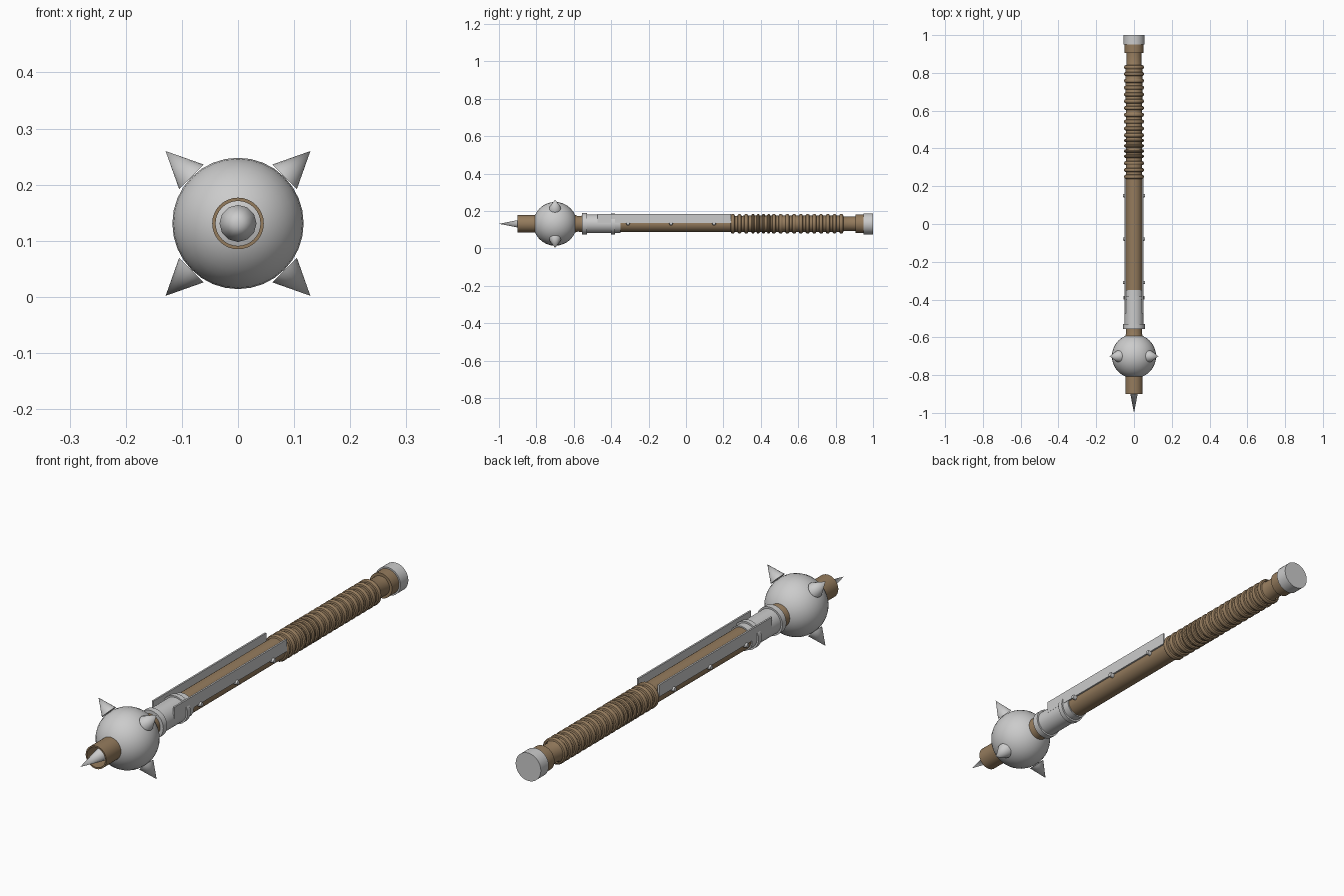
import bpy, bmesh, math
from mathutils import Vector, Matrix

if "Cube" in bpy.data.objects:
    bpy.data.objects.remove(bpy.data.objects["Cube"])

CZ = 0.131  # height of the long axis

wood = bpy.data.materials.new("wood")
wood.diffuse_color = (0.30, 0.20, 0.11, 1)
wood.use_nodes = True
wood.node_tree.nodes["Principled BSDF"].inputs["Base Color"].default_value = wood.diffuse_color


def finish(name, bm, mat=None, smooth=True):
    bmesh.ops.recalc_face_normals(bm, faces=bm.faces)
    me = bpy.data.meshes.new(name)
    bm.to_mesh(me)
    bm.free()
    ob = bpy.data.objects.new(name, me)
    bpy.context.collection.objects.link(ob)
    if mat:
        me.materials.append(mat)
    if smooth:
        bpy.ops.object.select_all(action='DESELECT')
        ob.select_set(True)
        bpy.context.view_layer.objects.active = ob
        bpy.ops.object.shade_smooth_by_angle(angle=math.radians(35))
    return ob


def lathe(name, profile, mat=None, segs=32):
    """Revolve (y, radius) points around the long axis."""
    bm = bmesh.new()
    vs = [bm.verts.new((0, y, CZ + r)) for y, r in profile]
    es = [bm.edges.new(p) for p in zip(vs, vs[1:])]
    bmesh.ops.spin(bm, geom=vs + es, cent=(0, 0, CZ), axis=(0, 1, 0),
                   angle=math.tau, steps=segs, use_duplicate=False)
    bmesh.ops.remove_doubles(bm, verts=bm.verts, dist=1e-5)
    return finish(name, bm, mat)


def cone(name, base, tip, radius, segs=12, tip_radius=0.0):
    base, tip = Vector(base), Vector(tip)
    d = tip - base
    rot = d.to_track_quat('Z', 'Y').to_matrix().to_4x4()
    bm = bmesh.new()
    bmesh.ops.create_cone(bm, cap_ends=True, segments=segs, radius1=radius,
                          radius2=tip_radius, depth=d.length,
                          matrix=Matrix.Translation((base + tip) / 2) @ rot)
    return finish(name, bm)


# Spiked ball
bm = bmesh.new()
bmesh.ops.create_uvsphere(bm, u_segments=32, v_segments=16, radius=0.117,
                          matrix=Matrix.Translation((0, -0.70, CZ)) @ Matrix.Rotation(math.pi / 2, 4, 'X'))
finish("ball", bm)
for sx in (-1, 1):
    for sz in (-1, 1):
        cone("ball_spike", (sx * 0.083, -0.70, CZ + sz * 0.083),
             (sx * 0.129, -0.70, CZ + sz * 0.129), 0.031, 16)

# Hollow wooden nose with the front spike inside it
lathe("nose_tube", [(-0.80, 0.046), (-0.90, 0.046), (-0.90, 0.040), (-0.80, 0.040)], wood)
cone("front_spike", (0, -0.83, CZ), (0, -1.0, CZ), 0.033)

# Wooden shaft, end to end
lathe("shaft", [(-0.62, 0), (-0.62, 0.046), (-0.59, 0.046), (-0.58, 0.042), (-0.54, 0.044),
                (0.24, 0.043), (0.83, 0.044), (0.84, 0.039), (0.905, 0.039),
                (0.905, 0.050), (0.96, 0.050), (0.96, 0)], wood)

# Metal collar with raised bands
lathe("collar", [(-0.555, 0.042), (-0.555, 0.057), (-0.53, 0.057), (-0.53, 0.050),
                 (-0.40, 0.050), (-0.40, 0.056), (-0.38, 0.056), (-0.38, 0.049),
                 (-0.35, 0.049), (-0.35, 0.042)])

# Side rails and their rivets
for s in (-1, 1):
    bm = bmesh.new()
    bmesh.ops.create_cube(bm, matrix=Matrix.Translation((s * 0.0465, -0.117, 0.159))
                          @ Matrix.Diagonal((0.007, 0.715, 0.048, 1)))
    finish("side_rail", bm, smooth=False)
    for y in (-0.31, -0.08, 0.15):
        cone("rivet", (s * 0.038, y, 0.133), (s * 0.058, y, 0.133), 0.011, 12, 0.008)

# Cord windings of the grip, tighter near the middle
y = 0.25
for i in range(18):
    w = 0.009 if 2 < i < 7 else 0.011
    lathe("grip_ring", [(y - w, 0.043), (y - w * 0.8, 0.049), (y - w * 0.3, 0.0525),
                        (y + w * 0.3, 0.0525), (y + w * 0.8, 0.049), (y + w, 0.043)], wood)
    y += 0.028 if 2 < i < 7 else 0.036

# Metal pommel cap
lathe("pommel", [(0.95, 0), (0.95, 0.056), (1.0, 0.056), (1.0, 0)])
